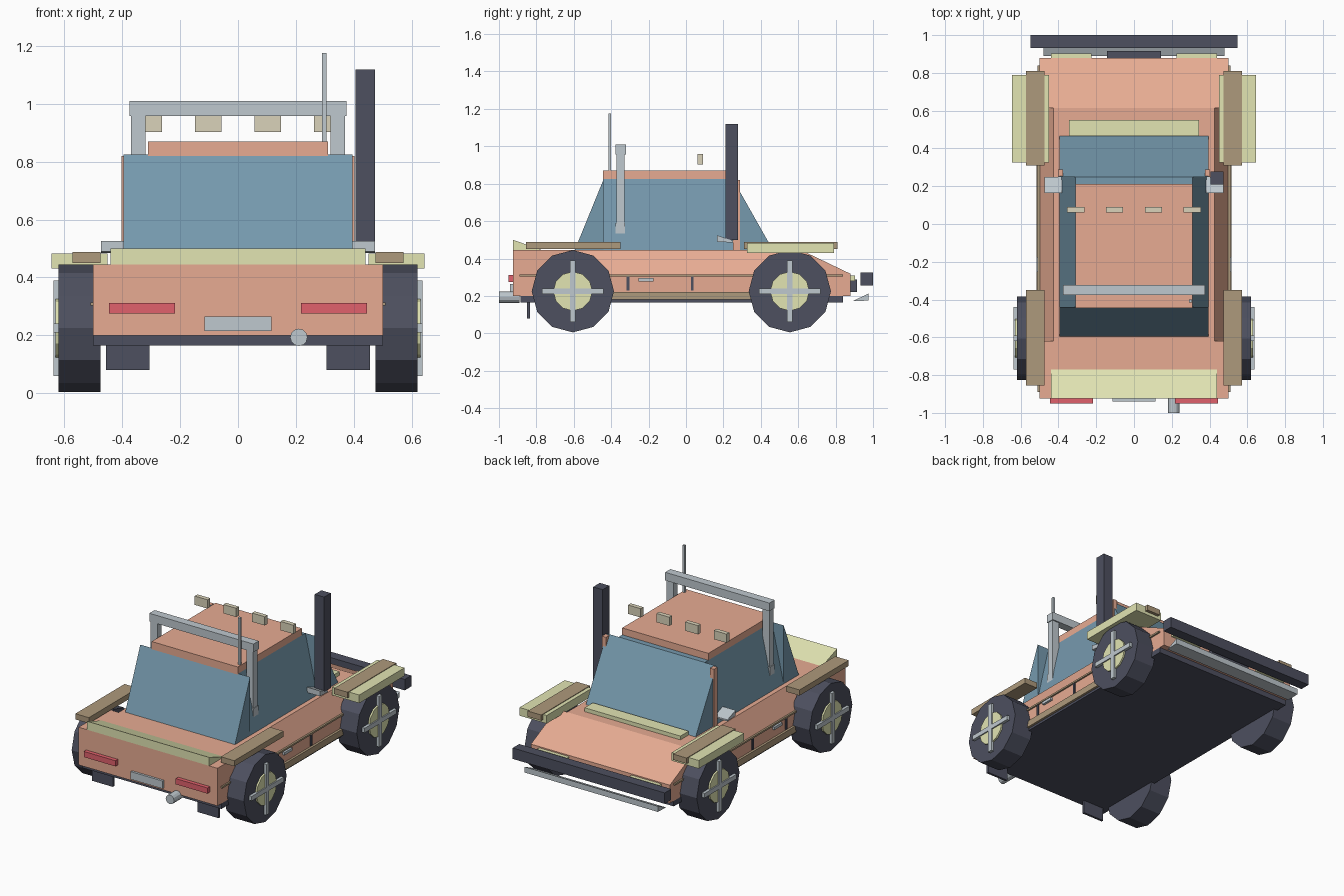
import bpy, bmesh
from math import pi
from mathutils import Matrix

if "Cube" in bpy.data.objects:
    bpy.data.objects.remove(bpy.data.objects["Cube"])


def mat(name, r, g, b):
    m = bpy.data.materials.new(name)
    m.diffuse_color = (r, g, b, 1)
    m.use_nodes = True
    m.node_tree.nodes["Principled BSDF"].inputs["Base Color"].default_value = m.diffuse_color
    return m


SALMON = mat("salmon", .80, .41, .29)
GLASS = mat("blue_glass", .18, .32, .42)
DARK = mat("dark", .075, .08, .115)
GREEN = mat("pale_green", .76, .78, .45)
TAN = mat("tan", .42, .32, .20)
CREAM = mat("cream", .70, .65, .49)
GREY = mat("light_grey", .52, .58, .62)
RED = mat("red", .75, .12, .15)


def finish(name, bm, m):
    bmesh.ops.recalc_face_normals(bm, faces=bm.faces)
    me = bpy.data.meshes.new(name)
    bm.to_mesh(me)
    bm.free()
    me.materials.append(m)
    ob = bpy.data.objects.new(name, me)
    bpy.context.collection.objects.link(ob)
    return ob


def prism(name, pts, axis, a, b, m):
    """Extrude a profile: (y, z) points along x, or (x, z) points along y."""
    bm = bmesh.new()
    place = (lambda p, t: (t, *p)) if axis == 'x' else (lambda p, t: (p[0], t, p[1]))
    f = bm.faces.new([bm.verts.new(place(p, a)) for p in pts])
    out = bmesh.ops.extrude_face_region(bm, geom=[f])
    vec = (b - a, 0, 0) if axis == 'x' else (0, b - a, 0)
    bmesh.ops.translate(bm, verts=[g for g in out['geom'] if isinstance(g, bmesh.types.BMVert)], vec=vec)
    return finish(name, bm, m)


def box(name, x, y, z, m):
    return prism(name, [(y[0], z[0]), (y[1], z[0]), (y[1], z[1]), (y[0], z[1])], 'x', x[0], x[1], m)


def pair(name, x, y, z, m):
    """The same box on both sides of the car."""
    box(name + "_right", x, y, z, m)
    box(name + "_left", (-x[1], -x[0]), y, z, m)


def disc(name, centre, r, depth, axis, n, m):
    bm = bmesh.new()
    rot = Matrix.Rotation(pi / 2, 4, 'Y' if axis == 'x' else 'X')
    bmesh.ops.create_cone(bm, cap_ends=True, segments=n, radius1=r, radius2=r, depth=depth,
                          matrix=Matrix.Translation(centre) @ rot)
    return finish(name, bm, m)


# Body: full-width rear, shouldered middle, sloping nose
box("rear_body", (-.5, .5), (-.925, -.62), (.2, .445), SALMON)
prism("middle_body", [(-.5, .2), (.5, .2), (.5, .31), (.425, .445), (-.425, .445), (-.5, .31)],
      'y', -.62, .615, SALMON)
prism("nose_body", [(.615, .2), (.88, .2), (.88, .318), (.615, .445)], 'x', -.5, .5, SALMON)
box("underbody", (-.5, .5), (-.885, .84), (.165, .2), DARK)

# Cabin: tapered sides between two full-width glass wedges
prism("side_glass", [(-.395, .445), (.395, .445), (.31, .825), (-.31, .825)], 'y', -.44, .25, GLASS)
prism("windshield", [(.25, .445), (.465, .445), (.25, .825)], 'x', -.395, .395, GLASS)
prism("rear_window", [(-.595, .445), (-.44, .445), (-.44, .825)], 'x', -.395, .395, GLASS)
box("roof", (-.31, .31), (-.445, .213), (.82, .87), SALMON)
pair("windshield_pillar", (.375, .403), (.25, .288), (.445, .82), SALMON)
box("cowl", (-.345, .345), (.465, .55), (.445, .47), GREEN)
prism("rear_spoiler", [(-.925, .445), (-.77, .445), (-.925, .5)], 'x', -.44, .44, GREEN)

# Wheels with hubs and cross spokes
for side, s in (("right", 1), ("left", -1)):
    for end, y in (("rear", -.605), ("front", .555)):
        tag = f"_{end}_{side}"
        disc("tyre" + tag, (s * .547, y, .225), .22, .145, 'x', 12, DARK)
        disc("hub" + tag, (s * .59, y, .225), .105, .08, 'x', 12, GREEN)
        xs = sorted((s * .61, s * .638))
        box("spoke_vertical" + tag, xs, (y - .015, y + .015), (.06, .39), GREY)
        box("spoke_level" + tag, xs, (y - .165, y + .165), (.21, .24), GREY)

# Fenders
pair("rear_fender", (.475, .572), (-.855, -.35), (.45, .487), TAN)
pair("front_fender", (.475, .572), (.31, .81), (.45, .487), TAN)
pair("front_flare", (.45, .645), (.325, .79), (.43, .483), GREEN)

# Side trim
pair("side_moulding", (.49, .51), (-.89, .84), (.303, .314), TAN)
pair("sill", (.48, .515), (-.42, .37), (.18, .222), TAN)
pair("door_handle", (.495, .515), (-.255, -.175), (.278, .296), GREY)
for i, y in enumerate((-.31, .034)):
    pair(f"door_gap_{i}", (.495, .507), (y - .007, y + .007), (.228, .305), DARK)
for side, x in (("right", (.38, .473)), ("left", (-.473, -.38))):
    prism("mirror_" + side, [(.165, .525), (.165, .49), (.25, .485), (.25, .495)], 'x', *x, GREY)

# Roll bar, antenna, snorkel, roof lamps
pair("roll_bar_post", (.32, .37), (-.372, -.33), (.5, .97), GREY)
pair("roll_bar_foot", (.32, .375), (-.376, -.326), (.5, .59), GREY)
box("roll_bar_top", (-.375, .375), (-.376, -.322), (.957, 1.01), GREY)
box("antenna", (.29, .306), (-.415, -.4), (.86, 1.175), GREY)
box("snorkel", (.405, .473), (.21, .278), (.5, 1.118), DARK)
for i, x in enumerate((-.309, -.103, .103, .309)):
    box(f"roof_lamp_{i}", (x - .046, x + .046), (.062, .09), (.903, .96), CREAM)

# Tail end
pair("tail_light", (.217, .445), (-.95, -.92), (.275, .312), RED)
box("number_plate", (-.115, .115), (-.94, -.92), (.215, .265), GREY)
pair("mud_flap", (.305, .456), (-.85, -.835), (.08, .18), DARK)
disc("exhaust", (.21, -.945, .193), .03, .11, 'y', 12, GREY)

# Nose end
box("front_bumper", (-.547, .547), (.933, 1), (.255, .326), DARK)
prism("skid_plate", [(.89, .172), (.975, .175), (.975, .212)], 'x', -.48, .48, GREY)
box("grille", (-.143, .143), (.87, .915), (.22, .287), DARK)
pair("headlight", (.225, .44), (.87, .903), (.28, .31), GREEN)
